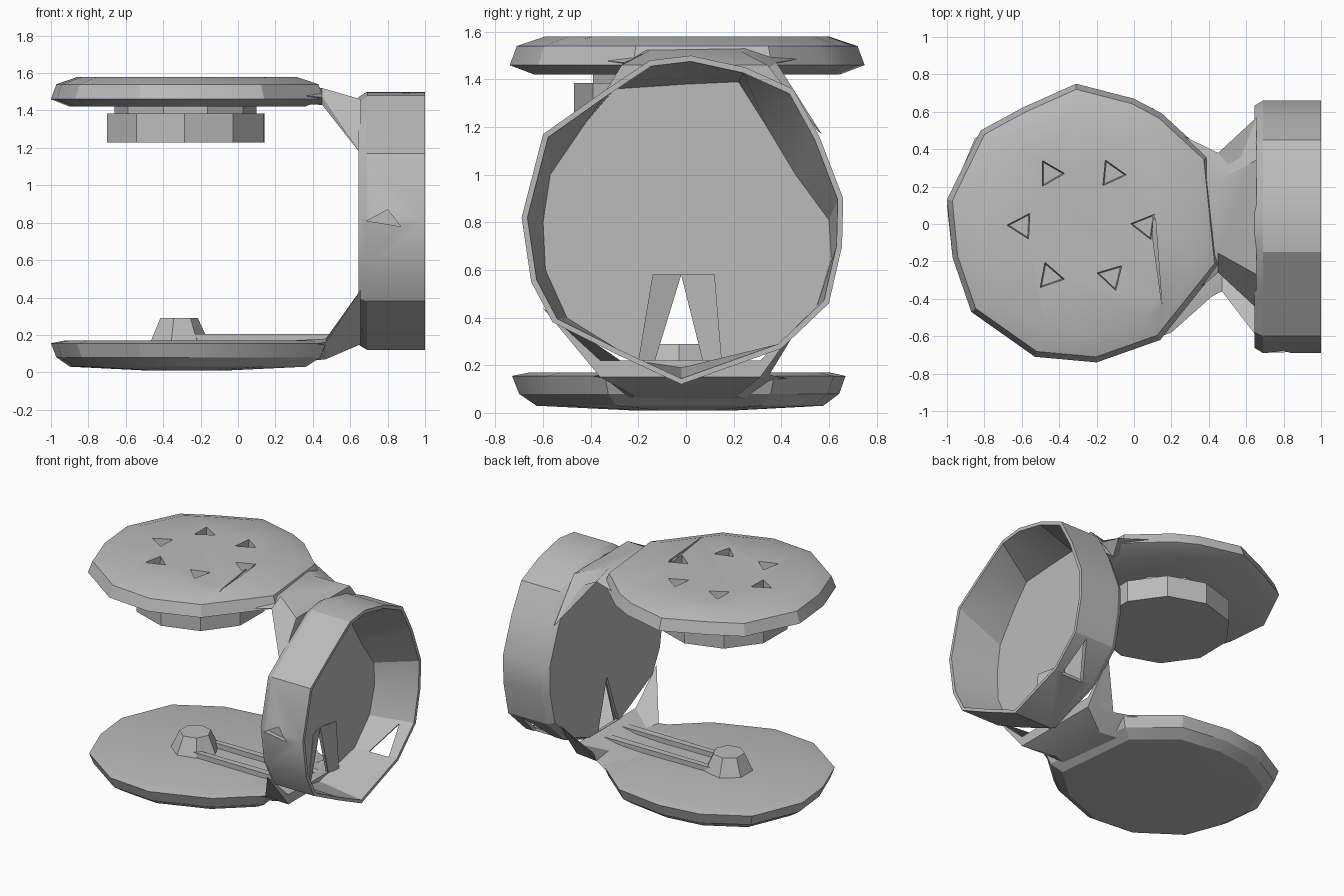
import bpy, bmesh, math
from mathutils import Vector

cube = bpy.data.objects.get("Cube")
if cube:
    bpy.data.objects.remove(cube, do_unlink=True)

grey = bpy.data.materials.new("plain_grey")
grey.use_nodes = True
grey.diffuse_color = (0.5, 0.5, 0.5, 1)
grey.node_tree.nodes["Principled BSDF"].inputs["Base Color"].default_value = (0.5, 0.5, 0.5, 1)


def finish(name, bm):
    bmesh.ops.recalc_face_normals(bm, faces=bm.faces[:])
    mesh = bpy.data.meshes.new(name)
    bm.to_mesh(mesh)
    bm.free()
    mesh.materials.append(grey)
    ob = bpy.data.objects.new(name, mesh)
    bpy.context.collection.objects.link(ob)
    return ob


def loft(name, rings):
    """Skin a row of equal-length rings and cap both ends."""
    bm = bmesh.new()
    rows = [[bm.verts.new(p) for p in ring] for ring in rings]
    n = len(rows[0])
    for a, b in zip(rows, rows[1:]):
        for i in range(n):
            j = (i + 1) % n
            bm.faces.new((a[i], a[j], b[j], b[i]))
    bm.faces.new(rows[0])
    bm.faces.new(rows[-1][::-1])
    return finish(name, bm)


def prism(name, outline, z0, z1, taper=1.0):
    c = sum((Vector(p) for p in outline), Vector((0, 0))) / len(outline)
    top = [c + (Vector(p) - c) * taper for p in outline]
    return loft(name, [[(x, y, z0) for x, y in outline], [(x, y, z1) for x, y in top]])


def circle(cx, cy, r, n, turn=0.0):
    return [(cx + r * math.cos(turn + math.tau * i / n),
             cy + r * math.sin(turn + math.tau * i / n)) for i in range(n)]


def cut(ob, cutters):
    for c in cutters:
        c.hide_render = True
        mod = ob.modifiers.new("cut", "BOOLEAN")
        mod.operation, mod.object, mod.solver = "DIFFERENCE", c, "EXACT"
    dg = bpy.context.evaluated_depsgraph_get()
    mesh = bpy.data.meshes.new_from_object(ob.evaluated_get(dg))
    ob.modifiers.clear()
    ob.data = mesh
    for c in cutters:
        bpy.data.objects.remove(c, do_unlink=True)


# Upper and lower plates: a faceted disc with a bevelled edge
centre = Vector((-0.28, 0))


def plate(name, outline, levels):
    return loft(name, [[(*(centre + (Vector(p) - centre) * s), z) for p in outline]
                       for s, z in levels])


upper = plate("upper_plate",
              [(-1, .13), (-.82, .5), (-.6, .62), (-.31, .75), (0, .67), (.15, .59), (.4, .36),
               (.46, -.22), (.14, -.62), (-.2, -.74), (-.53, -.71), (-.87, -.47), (-.97, -.18)],
              [(.86, 1.42), (1, 1.46), (.96, 1.54), (.8, 1.58)])
lower = plate("lower_plate",
              [(-1, .1), (-.85, .46), (-.55, .63), (-.25, .67), (.1, .62), (.4, .37),
               (.47, -.34), (.2, -.58), (-.2, -.73), (-.53, -.7), (-.86, -.47), (-.97, -.18)],
              [(.3, .01), (.86, .03), (.96, .08), (1, .155), (.9, .17)])

# Six small pits and a slit in the upper plate
spots = [(-.45, .27, 0), (-.12, .27, 2), (-.6, -.01, 1), (.06, -.01, 3), (-.45, -.28, 4), (-.12, -.28, 5)]
cutters = [prism("pit_cutter", circle(x, y, .068, 3, t), 1.5, 1.62, 1.25) for x, y, t in spots]
cutters.append(prism("slit_cutter", [(.09, 0), (.115, .03), (.15, -.44)], 1.54, 1.62))
cut(upper, cutters)


# Necks: sections run from inside a plate to the wheel's inner face
def neck(name, sections):
    return loft(name, [[(x, y, z) for y, z in ring] for x, ring in sections])


def section(a, b, z_edge, z_outer, z_inner):
    k = .6
    return [(a, z_edge), (a * k, z_outer), (b * k, z_outer), (b, z_edge), (b * k, z_inner), (a * k, z_inner)]


neck("upper_neck", [(.1, section(-.55, .55, 1.5, 1.57, 1.44)),
                    (.45, section(-.26, .38, 1.47, 1.52, 1.43)),
                    (.655, section(-.45, .57, 1.17, 1.46, 1.36))])
neck("lower_neck", [(.1, section(-.55, .55, .12, .03, .16)),
                    (.47, section(-.36, .35, .16, .07, .18)),
                    (.655, section(-.6, .52, .44, .15, .22))])

# Open wheel: outer wall, rim, sloped inner wall and floor
rim = [(-.69, .82), (-.6, 1.17), (-.36, 1.34), (-.15, 1.48), (.02, 1.5), (.25, 1.45), (.45, 1.36),
       (.56, 1.16), (.66, .9), (.655, .7), (.6, .46), (.4, .27), (-.02, .12), (-.3, .25), (-.56, .38), (-.65, .55)]
floor = [(-.6, .8), (-.57, 1.0), (-.42, 1.22), (-.3, 1.36), (.0, 1.38), (.22, 1.39), (.34, 1.2),
         (.46, 1.0), (.6, .81), (.61, .65), (.55, .45), (.38, .28), (-.02, .19), (-.22, .22), (-.5, .4), (-.59, .6)]


def wheel_ring(x, pts, s=1.0):
    return [(x, y * s, .8 + (z - .8) * s) for y, z in pts]


wheel = loft("wheel", [wheel_ring(.645, rim, .96), wheel_ring(.69, rim), wheel_ring(1, rim),
                       wheel_ring(1, rim, .965), wheel_ring(.665, floor)])

# Triangular opening in the wheel floor, notches in its wall
slot = loft("slot_cutter", [[(x, -.02, .58), (x, .08, .22), (x, -.15, .22)] for x in (.58, .75)])
front_notch = loft("front_notch_cutter", [[(.69, y, .81), (.8, y, .87), (.87, y, .78)] for y in (-.75, -.655)])
back_notch = loft("back_notch_cutter", [[(.75, y, .24), (.95, y, .22), (.9, y, .45)] for y in (.38, .7)])
cut(wheel, [slot, front_notch, back_notch])

# Thin leaning flaps either side of the opening
for side, a, b, c in (("front", -.14, -.02, -.2), ("back", .12, -.02, .15)):
    foot = -.13 if a < 0 else .07
    loft(side + "_flap", [[(x + .03, a, .58), (x, b, .58), (x, foot, .22), (x + .03, c, .22)]
                          for x in (.665, .672)])

# Round pad hanging under the upper plate
prism("upper_pad_neck", circle(-.28, -.03, .38, 10), 1.36, 1.44)
prism("upper_pad", circle(-.28, -.03, .44, 10, .3), 1.23, 1.385)

# Raised stud on the lower plate with a pair of rails running to the wheel
prism("lower_stud", circle(-.32, -.03, .17, 7), .15, .29, .62)
for side, y in (("front", -.13), ("back", .07)):
    prism(side + "_rail", [(-.3, y - .02), (.64, y - .03), (.64, y + .03), (-.3, y + .02)], .15, .205, .95)

for ob in bpy.context.collection.objects:
    ob.select_set(ob.type == "MESH")
bpy.context.view_layer.objects.active = wheel
bpy.ops.object.shade_smooth_by_angle(angle=math.radians(25))
